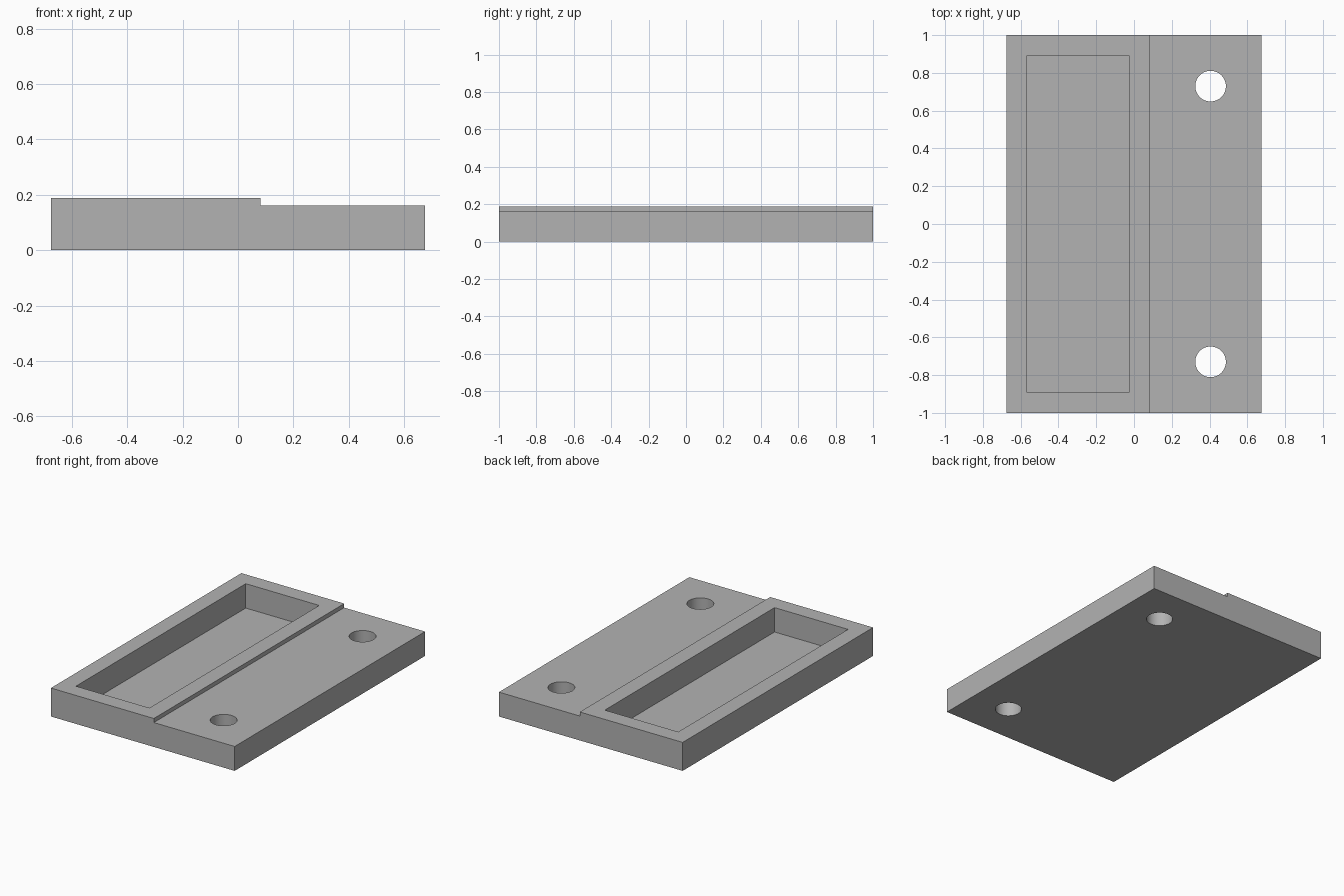
import bpy, bmesh
from mathutils import Vector

U = 1 / 37  # design unit: the plate is 74 units long

cube = bpy.data.objects.get("Cube")
if cube:
    bpy.data.objects.remove(cube, do_unlink=True)

grey = bpy.data.materials.new("mid grey")
grey.use_nodes = True
colour = (0.45, 0.45, 0.45, 1)
grey.diffuse_color = colour
grey.node_tree.nodes["Principled BSDF"].inputs["Base Color"].default_value = colour


def prism(name, profile, sweep):
    """Extrude a closed profile along a vector into a solid object."""
    bm = bmesh.new()
    face = bm.faces.new([bm.verts.new(Vector(p) * U) for p in profile])
    extruded = bmesh.ops.extrude_face_region(bm, geom=[face])["geom"]
    verts = [g for g in extruded if isinstance(g, bmesh.types.BMVert)]
    bmesh.ops.translate(bm, verts=verts, vec=Vector(sweep) * U)
    bmesh.ops.recalc_face_normals(bm, faces=bm.faces)
    mesh = bpy.data.meshes.new(name)
    bm.to_mesh(mesh)
    bm.free()
    mesh.materials.append(grey)
    obj = bpy.data.objects.new(name, mesh)
    bpy.context.collection.objects.link(obj)
    return obj


def cut(target, cutter):
    """Subtract the cutter, apply the result and drop the cutter."""
    mod = target.modifiers.new("cut", 'BOOLEAN')
    mod.operation = 'DIFFERENCE'
    mod.solver = 'EXACT'
    mod.object = cutter
    cutter.hide_render = True
    bpy.ops.object.select_all(action='DESELECT')
    target.select_set(True)
    bpy.context.view_layer.objects.active = target
    bpy.ops.object.modifier_apply(modifier=mod.name)
    bpy.data.objects.remove(cutter, do_unlink=True)


# Stepped plate: raised tray side, lower mounting flange
outline = [(-25, 0), (25, 0), (25, 6), (3, 6), (3, 7), (-25, 7)]
plate = prism("stepped_plate", [(x, -37, z) for x, z in outline], (0, 74, 0))

# Rectangular pocket with a thin floor
pocket = [(-21, -33, 1), (-1, -33, 1), (-1, 33, 1), (-21, 33, 1)]
cut(plate, prism("pocket_cutter", pocket, (0, 0, 10)))

# Two screw holes through the flange
for y in (-27, 27):
    bpy.ops.mesh.primitive_cylinder_add(vertices=64, radius=3 * U, depth=20 * U,
                                        location=(15 * U, y * U, 3 * U))
    drill = bpy.context.object
    drill.name = "screw_hole_cutter"
    drill.data.materials.append(grey)
    cut(plate, drill)

bpy.ops.object.shade_smooth_by_angle()
